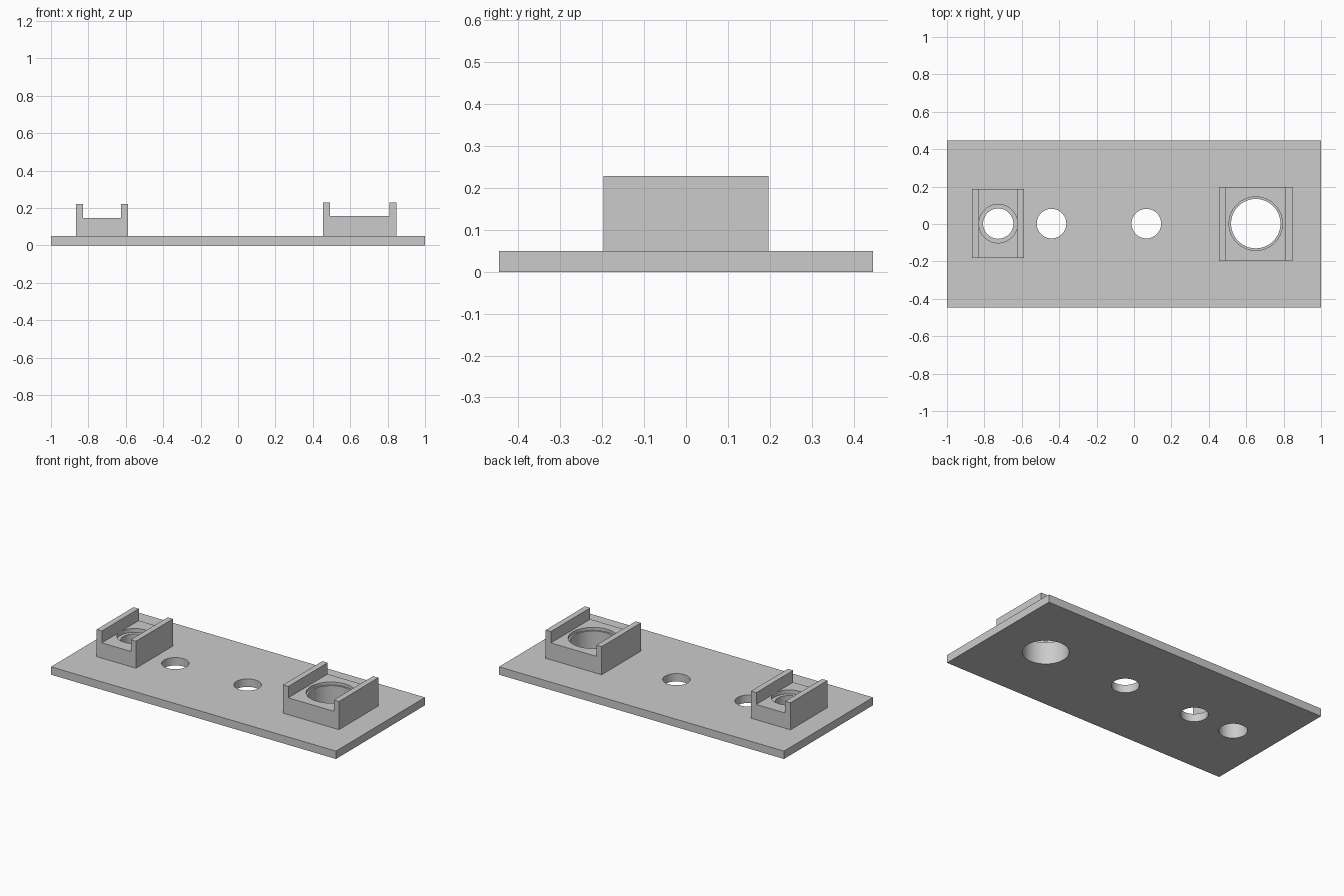
import bpy
import bmesh
import math

if "Cube" in bpy.data.objects:
    bpy.data.objects.remove(bpy.data.objects["Cube"])

grey = bpy.data.materials.new("light grey")
grey.diffuse_color = (0.6, 0.6, 0.6, 1)
grey.use_nodes = True
grey.node_tree.nodes["Principled BSDF"].inputs["Base Color"].default_value = grey.diffuse_color


def finish(name, bm):
    bmesh.ops.recalc_face_normals(bm, faces=bm.faces)
    mesh = bpy.data.meshes.new(name)
    bm.to_mesh(mesh)
    bm.free()
    mesh.materials.append(grey)
    obj = bpy.data.objects.new(name, mesh)
    bpy.context.collection.objects.link(obj)
    return obj


def extruded(name, profile, y0, y1):
    """Extrude an x-z profile along y."""
    bm = bmesh.new()
    face = bm.faces.new([bm.verts.new((x, y0, z)) for x, z in profile])
    ext = bmesh.ops.extrude_face_region(bm, geom=[face])["geom"]
    verts = [v for v in ext if isinstance(v, bmesh.types.BMVert)]
    bmesh.ops.translate(bm, verts=verts, vec=(0, y1 - y0, 0))
    return finish(name, bm)


def cylinder(name, x, y, r, z0, z1):
    bm = bmesh.new()
    bmesh.ops.create_cone(bm, cap_ends=True, segments=64, radius1=r, radius2=r, depth=z1 - z0)
    bmesh.ops.translate(bm, verts=bm.verts, vec=(x, y, (z0 + z1) / 2))
    return finish(name, bm)


def combine(target, tool, operation):
    """Apply a boolean and remove the tool."""
    mod = target.modifiers.new("combine", "BOOLEAN")
    mod.operation = operation
    mod.solver = "EXACT"
    mod.object = tool
    bpy.context.view_layer.objects.active = target
    bpy.ops.object.modifier_apply(modifier=mod.name)
    bpy.data.objects.remove(tool)


def channel(name, x0, x1, y0, y1, wall, floor, top):
    """U-shaped mount, sunk slightly into the plate for a clean union."""
    profile = [(x0, 0.02), (x1, 0.02), (x1, top), (x1 - wall, top), (x1 - wall, floor),
               (x0 + wall, floor), (x0 + wall, top), (x0, top)]
    return extruded(name, profile, y0, y1)


# Base plate
plate = extruded("mounting_plate", [(-1, 0), (1, 0), (1, 0.05), (-1, 0.05)], -0.446, 0.446)

# Two channel mounts joined to the plate
combine(plate, channel("small_mount", -0.865, -0.588, -0.182, 0.188, 0.037, 0.147, 0.222), "UNION")
combine(plate, channel("large_mount", 0.454, 0.847, -0.197, 0.197, 0.037, 0.157, 0.229), "UNION")

# Through holes: x, radius
for x, r in ((-0.726, 0.081), (-0.441, 0.079), (0.066, 0.079), (0.651, 0.132)):
    combine(plate, cylinder("hole_cutter", x, 0.002, r, -0.1, 0.4), "DIFFERENCE")

# Shallow counterbores in the mount floors: x, radius, bottom height
for x, r, z in ((-0.726, 0.103, 0.122), (0.651, 0.143, 0.139)):
    combine(plate, cylinder("counterbore_cutter", x, 0.002, r, z, 0.4), "DIFFERENCE")

# Smooth hole walls, sharp edges
bpy.ops.object.select_all(action="DESELECT")
plate.select_set(True)
bpy.context.view_layer.objects.active = plate
bpy.ops.object.shade_smooth_by_angle(angle=math.radians(30))
